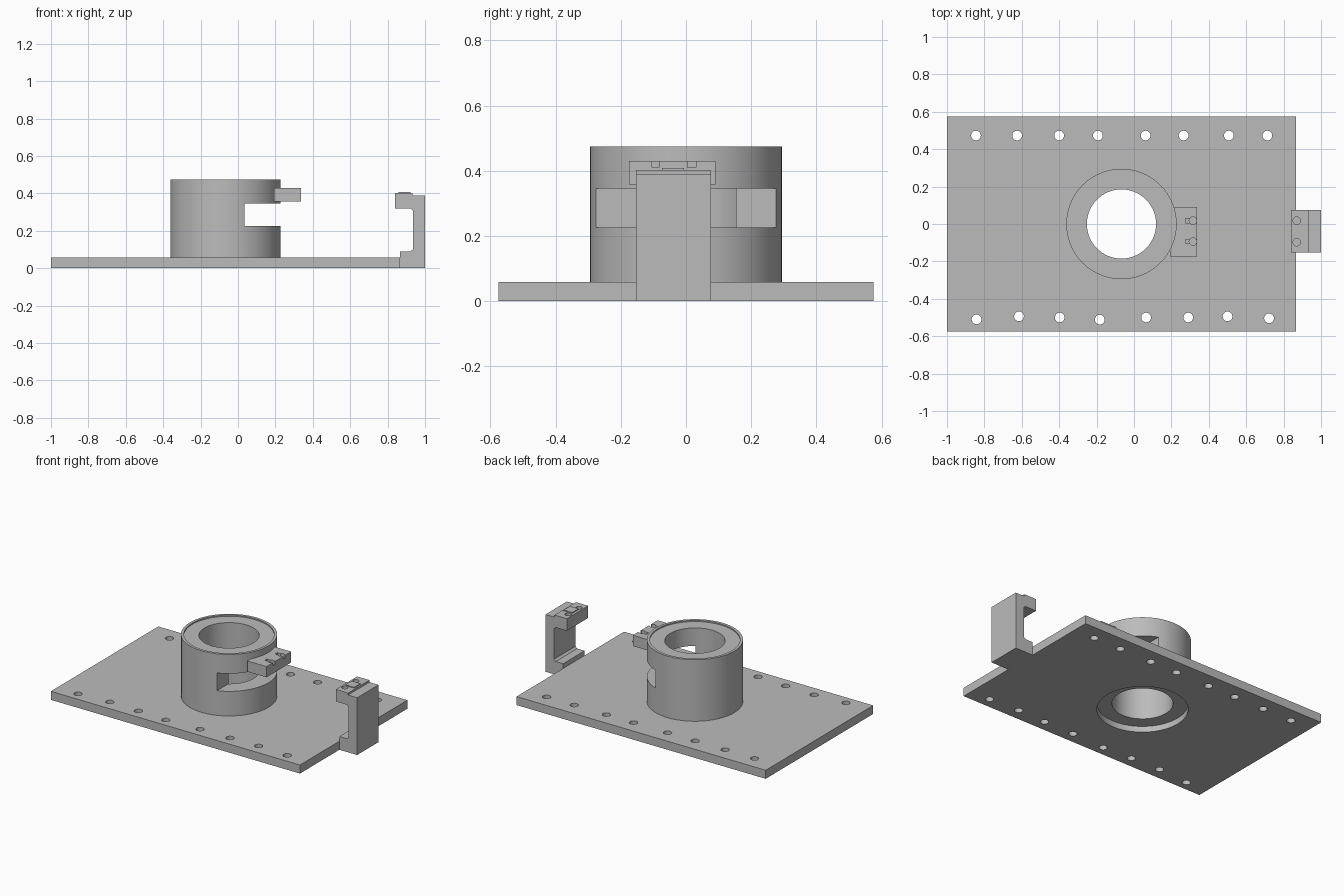
import bpy, bmesh, math
from mathutils import Matrix, Vector

cube = bpy.data.objects.get("Cube")
if cube:
    bpy.data.objects.remove(cube, do_unlink=True)

grey = bpy.data.materials.new("plain grey")
grey.use_nodes = True
COLOUR = (0.5, 0.5, 0.5, 1)
grey.diffuse_color = COLOUR
grey.node_tree.nodes["Principled BSDF"].inputs["Base Color"].default_value = COLOUR

CX = -0.067  # axis of the tube


def finish(name, bm):
    bmesh.ops.recalc_face_normals(bm, faces=bm.faces)
    mesh = bpy.data.meshes.new(name)
    bm.to_mesh(mesh)
    bm.free()
    mesh.materials.append(grey)
    ob = bpy.data.objects.new(name, mesh)
    bpy.context.collection.objects.link(ob)
    return ob


def add_box(bm, x, y, z):
    size = Vector((x[1] - x[0], y[1] - y[0], z[1] - z[0]))
    mid = Vector((sum(x), sum(y), sum(z))) / 2
    bmesh.ops.create_cube(bm, size=1, matrix=Matrix.Translation(mid) @ Matrix.Diagonal((*size, 1)))


def add_cylinder(bm, x, y, z, r, sides):
    bmesh.ops.create_cone(bm, cap_ends=True, segments=sides, radius1=r, radius2=r,
                          depth=z[1] - z[0], matrix=Matrix.Translation((x, y, sum(z) / 2)))


def box(name, x, y, z):
    bm = bmesh.new()
    add_box(bm, x, y, z)
    return finish(name, bm)


def extrude_xz(name, points, y):
    bm = bmesh.new()
    face = bm.faces.new([bm.verts.new((px, y[0], pz)) for px, pz in points])
    new = bmesh.ops.extrude_face_region(bm, geom=[face])["geom"]
    bmesh.ops.translate(bm, vec=(0, y[1] - y[0], 0),
                        verts=[v for v in new if isinstance(v, bmesh.types.BMVert)])
    return finish(name, bm)


def select_only(ob):
    bpy.ops.object.select_all(action="DESELECT")
    ob.select_set(True)
    bpy.context.view_layer.objects.active = ob


def cut(ob, bm):
    cutter = finish("cutter", bm)
    cutter.hide_render = True
    mod = ob.modifiers.new("cut", "BOOLEAN")
    mod.operation, mod.solver, mod.object = "DIFFERENCE", "EXACT", cutter
    select_only(ob)
    bpy.ops.object.modifier_apply(modifier=mod.name)
    bpy.data.objects.remove(cutter, do_unlink=True)


def smooth(ob):
    select_only(ob)
    bpy.ops.object.shade_smooth_by_angle(angle=math.radians(30))


# Base plate with two rows of screw holes and a round opening
plate = box("base_plate", (-1, 0.867), (-0.575, 0.575), (0, 0.058))
bm = bmesh.new()
back_row = (-0.845, -0.625, -0.4, -0.193, 0.062, 0.265, 0.507, 0.713)
front_row = (-0.842, -0.615, -0.397, -0.183, 0.065, 0.29, 0.5, 0.722)
front_y = (-0.51, -0.494, -0.5, -0.511, -0.5, -0.5, -0.494, -0.504)
for x in back_row:
    add_cylinder(bm, x, 0.473, (-0.1, 0.2), 0.026, 24)
for x, y in zip(front_row, front_y):
    add_cylinder(bm, x, y, (-0.1, 0.2), 0.026, 24)
add_cylinder(bm, CX, 0, (-0.1, 0.2), 0.277, 96)
cut(plate, bm)
smooth(plate)

# Round tube: bored through, thin raised rim, side window
bm = bmesh.new()
add_cylinder(bm, CX, 0, (0.04, 0.475), 0.295, 96)
tube = finish("tube", bm)
bm = bmesh.new()
add_cylinder(bm, CX, 0, (-0.1, 0.6), 0.185, 96)
cut(tube, bm)
bm = bmesh.new()
add_cylinder(bm, CX, 0, (0.467, 0.6), 0.277, 96)
cut(tube, bm)
bm = bmesh.new()
add_box(bm, (0.036, 0.4), (-0.4, 0.4), (0.225, 0.345))
cut(tube, bm)
smooth(tube)

# Clamp arm on the tube, with a stepped front edge and two pin holes
arm = box("clamp_arm", (0.192, 0.336), (-0.175, 0.09), (0.357, 0.43))
bm = bmesh.new()
for y in ((0.005, 0.03), (-0.105, -0.083)):
    add_box(bm, (0.275, 0.4), y, (0.41, 0.5))
cut(arm, bm)
bm = bmesh.new()
for y in (0.018, -0.094):
    add_cylinder(bm, 0.315, y, (0.385, 0.5), 0.02, 24)
cut(arm, bm)
smooth(arm)

# Free-standing hooked post with a foot against the plate
post = extrude_xz("hooked_post", [
    (0.867, 0), (1, 0), (1, 0.388), (0.932, 0.388), (0.932, 0.402), (0.84, 0.402),
    (0.84, 0.32), (0.922, 0.32), (0.936, 0.308), (0.936, 0.102), (0.922, 0.09),
    (0.867, 0.09)], (-0.153, 0.076))
bm = bmesh.new()
for y in (0.018, -0.098):
    add_cylinder(bm, 0.87, y, (0.37, 0.5), 0.02, 24)
cut(post, bm)
smooth(post)

# Low locating pad between the post holes
box("locating_pad", (0.857, 0.922), (-0.074, -0.006), (0.4, 0.408))
